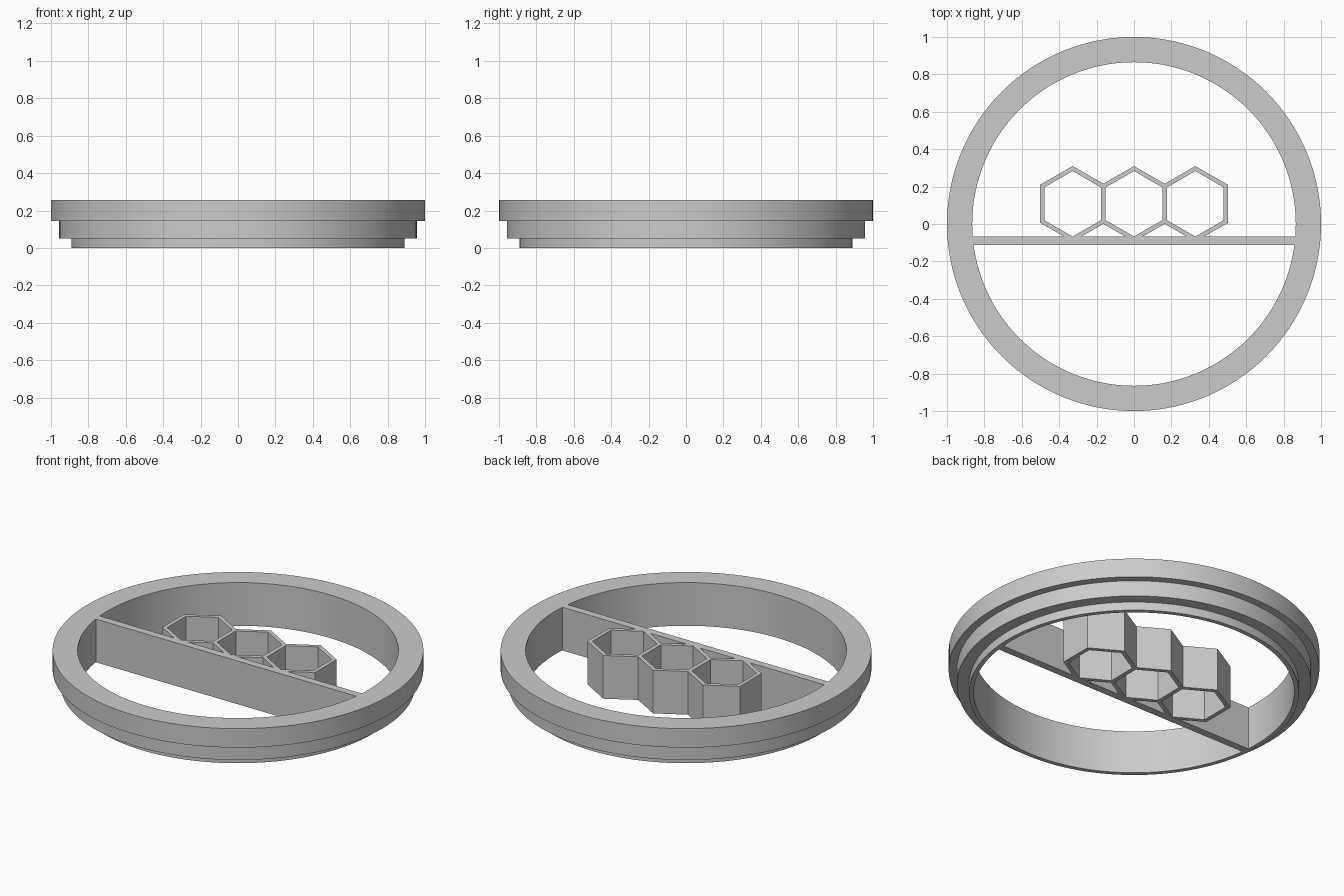
import bpy
import bmesh
from math import cos, sin, pi, radians

cube = bpy.data.objects.get("Cube")
if cube:
    bpy.data.objects.remove(cube, do_unlink=True)

HEIGHT = 0.257
INNER = 0.865
SEGMENTS = 128

grey = bpy.data.materials.new("plain grey")
grey.use_nodes = True
colour = (0.6, 0.6, 0.6, 1)
grey.diffuse_color = colour
grey.node_tree.nodes["Principled BSDF"].inputs["Base Color"].default_value = colour


def finish(name, bm):
    """Turn a bmesh into a named grey object."""
    bmesh.ops.recalc_face_normals(bm, faces=bm.faces)
    mesh = bpy.data.meshes.new(name)
    bm.to_mesh(mesh)
    bm.free()
    mesh.materials.append(grey)
    obj = bpy.data.objects.new(name, mesh)
    bpy.context.collection.objects.link(obj)
    return obj


def prism(name, outline, bottom, top):
    """Extrude a flat outline between two heights."""
    bm = bmesh.new()
    face = bm.faces.new([bm.verts.new((x, y, bottom)) for x, y in outline])
    result = bmesh.ops.extrude_face_region(bm, geom=[face])
    verts = [v for v in result["geom"] if isinstance(v, bmesh.types.BMVert)]
    bmesh.ops.translate(bm, verts=verts, vec=(0, 0, top - bottom))
    return finish(name, bm)


def hexagon(x, y, radius):
    return [(x + radius * cos(pi / 6 + i * pi / 3),
             y + radius * sin(pi / 6 + i * pi / 3)) for i in range(6)]


def combine(target, other, operation):
    """Apply a boolean and remove the helper."""
    mod = target.modifiers.new("combine", 'BOOLEAN')
    mod.operation = operation
    mod.solver = 'EXACT'
    mod.object = other
    bpy.context.view_layer.objects.active = target
    bpy.ops.object.modifier_apply(modifier=mod.name)
    bpy.data.objects.remove(other, do_unlink=True)


# Stepped outer ring, lathed from its cross-section
profile = [(INNER, 0), (0.89, 0), (0.89, 0.05), (0.956, 0.05),
           (0.956, 0.144), (1, 0.144), (1, HEIGHT), (INNER, HEIGHT)]
bm = bmesh.new()
rings = [[bm.verts.new((r * cos(2 * pi * i / SEGMENTS), r * sin(2 * pi * i / SEGMENTS), z))
          for i in range(SEGMENTS)] for r, z in profile]
for k, ring in enumerate(rings):
    upper = rings[(k + 1) % len(rings)]
    for i in range(SEGMENTS):
        j = (i + 1) % SEGMENTS
        bm.faces.new((ring[i], ring[j], upper[j], upper[i]))
stepped_ring = finish("stepped_ring", bm)
bpy.ops.object.select_all(action='DESELECT')
stepped_ring.select_set(True)
bpy.context.view_layer.objects.active = stepped_ring
bpy.ops.object.shade_smooth_by_angle(angle=radians(30))

# Crossbar spanning the ring
prism("crossbar", [(-0.87, -0.113), (0.87, -0.113), (0.87, -0.068), (-0.87, -0.068)], 0, HEIGHT)

# Row of three open hexagonal cells behind the crossbar
PITCH, CELL_Y = 0.328, 0.108
cells = prism("hexagonal_cells", hexagon(0, CELL_Y, 0.202), 0, HEIGHT)
for side in (-1, 1):
    combine(cells, prism("cell_body", hexagon(side * PITCH, CELL_Y, 0.202), 0, HEIGHT), 'UNION')
for side in (-1, 0, 1):
    combine(cells, prism("cell_hole", hexagon(side * PITCH, CELL_Y, 0.175), -0.1, HEIGHT + 0.1), 'DIFFERENCE')
